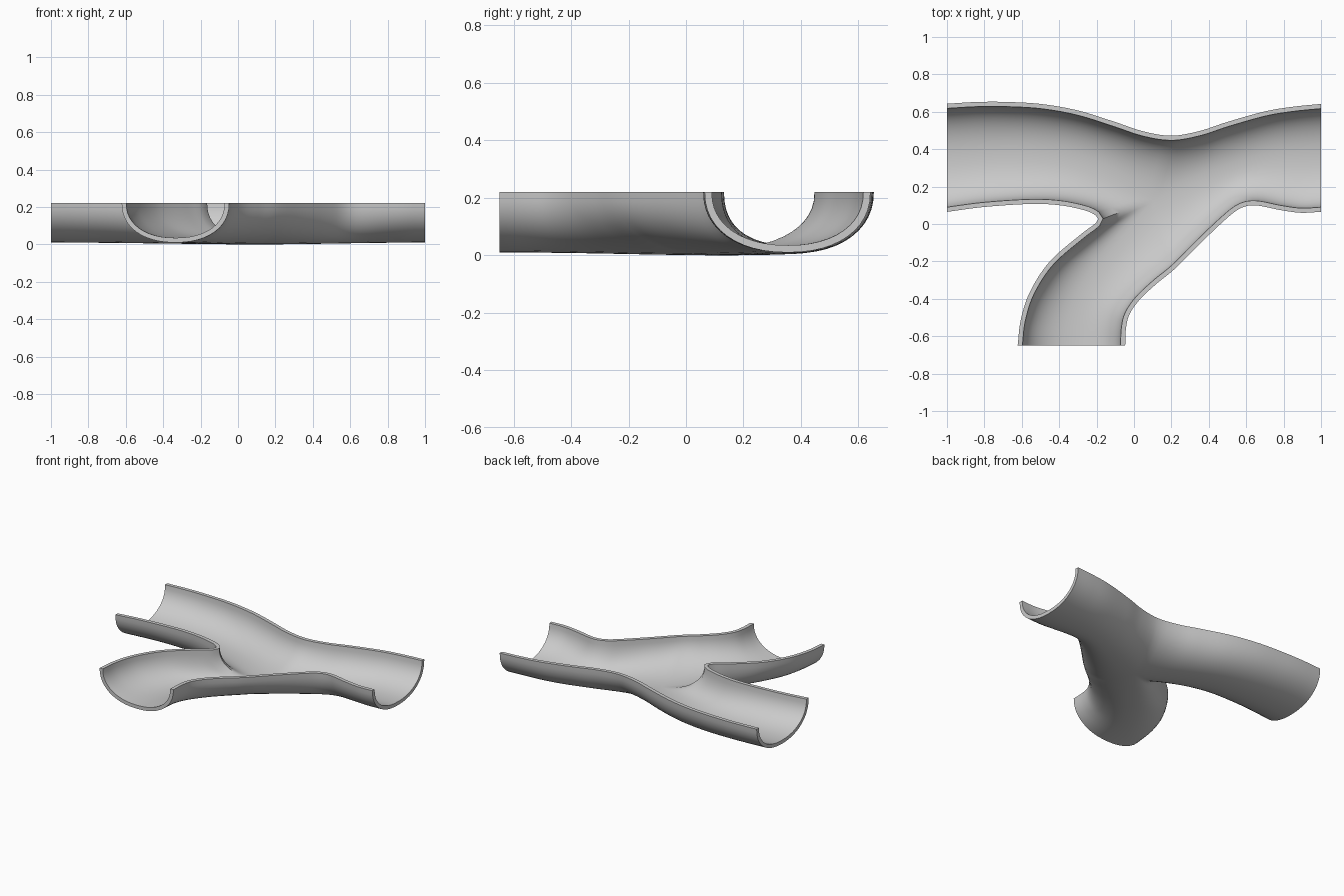
import bpy, bmesh, math
from mathutils import Vector

if "Cube" in bpy.data.objects:
    bpy.data.objects.remove(bpy.data.objects["Cube"])

TOP, N, M, EXP = 0.22, 32, 12, 2.2


def smooth_curve(pts, steps=24):
    """Catmull-Rom curve through plan points."""
    p = [Vector(q) for q in pts]
    p = [2 * p[0] - p[1]] + p + [2 * p[-1] - p[-2]]
    out = []
    for i in range(1, len(p) - 2):
        a, b, c, d = p[i - 1:i + 3]
        for s in range(steps):
            t = s / steps
            out.append(0.5 * (2 * b + (c - a) * t + (2 * a - 5 * b + 4 * c - d) * t * t
                              + (3 * b - a - 3 * c + d) * t ** 3))
    return out + [p[-2]]


def resample(pts, n):
    """Even spacing along a polyline."""
    acc = [0.0]
    for a, b in zip(pts, pts[1:]):
        acc.append(acc[-1] + (b - a).length)
    out, j = [], 0
    for i in range(n + 1):
        s = acc[-1] * i / n
        while j < len(pts) - 2 and acc[j + 1] < s:
            j += 1
        out.append(pts[j].lerp(pts[j + 1], (s - acc[j]) / (acc[j + 1] - acc[j])))
    return out


def split_wall(pts, k):
    """Sample a wall in two halves meeting at control point k."""
    c = smooth_curve(pts)
    return resample(c[:k * 24 + 1], N) + resample(c[k * 24:], N)[1:]


# Rim outlines in plan
back_wall = [(-1, .643), (-.85, .652), (-.7, .653), (-.5, .642), (-.3, .607), (-.1, .545),
             (.05, .495), (.2, .472), (.35, .497), (.5, .546), (.7, .602), (.85, .627), (1, .642)]
fork_wall = [(-1, .065), (-.8, .091), (-.555, .107), (-.395, .1), (-.26, .072), (-.205, .046),
             (-.19, .027), (-.21, 0), (-.29, -.06), (-.45, -.2), (-.555, -.36), (-.605, -.51), (-.622, -.65)]
front_wall = [(-.047, -.65), (-.043, -.56), (-.025, -.485), (.03, -.405), (.12, -.32), (.22, -.238),
              (.35, -.108), (.487, .022), (.567, .083), (.647, .1), (.78, .075), (.89, .06), (1, .065)]

# Channel floor lines, from each mouth to the junction
J = (.1, .13)
left = resample(smooth_curve([(-1, .355), (-.6, .375), (-.25, .32), J]), N)
stem = resample(smooth_curve([(-.335, -.65), (-.29, -.43), (-.14, -.17), J]), N)
right = resample(smooth_curve([(1, .355), (.7, .335), (.42, .25), J]), N)

bm = bmesh.new()


def add_side(wall, floor_a, floor_b):
    """Curved strip sweeping from the rim down to the floor lines."""
    floor = floor_a + floor_b[::-1][1:]
    grid = []
    for i, (w, f) in enumerate(zip(wall, floor)):
        t = 1 - abs(i - N) / N
        depth = TOP - 0.01 + 0.01 * t * t * (3 - 2 * t)
        row = []
        for j in range(M + 1):
            a = math.pi / 2 * j / M
            p = w.lerp(f, 1 - max(0, math.cos(a)) ** (2 / EXP))
            row.append(bm.verts.new((p.x, p.y, TOP - depth * math.sin(a) ** (2 / EXP))))
        grid.append(row)
    for r, s in zip(grid, grid[1:]):
        for j in range(M):
            bm.faces.new((r[j], r[j + 1], s[j + 1], s[j]))


add_side(split_wall(back_wall, 7), left, right)
add_side(split_wall(fork_wall, 6), left, stem)
add_side(split_wall(front_wall, 5), stem, right)
bmesh.ops.remove_doubles(bm, verts=bm.verts, dist=0.0005)
bmesh.ops.recalc_face_normals(bm, faces=bm.faces)
if sum(f.normal.z * f.calc_area() for f in bm.faces) < 0:
    bmesh.ops.reverse_faces(bm, faces=bm.faces)

me = bpy.data.meshes.new("forked_channel")
bm.to_mesh(me)
bm.free()
channel = bpy.data.objects.new("forked_channel", me)
bpy.context.collection.objects.link(channel)

# Wall thickness, grown inward
mod = channel.modifiers.new("thickness", 'SOLIDIFY')
mod.thickness = 0.025
mod.offset = 1
bpy.context.view_layer.objects.active = channel
channel.select_set(True)
bpy.ops.object.modifier_apply(modifier="thickness")

# Trim mouths and rim to flat planes
for v in channel.data.vertices:
    if v.co.x < -0.985:
        v.co.x = -1
    elif v.co.x > 0.985:
        v.co.x = 1
    if v.co.y < -0.635:
        v.co.y = -0.65
    v.co.z = min(v.co.z, TOP)
bpy.ops.object.shade_smooth_by_angle(angle=math.radians(40))
